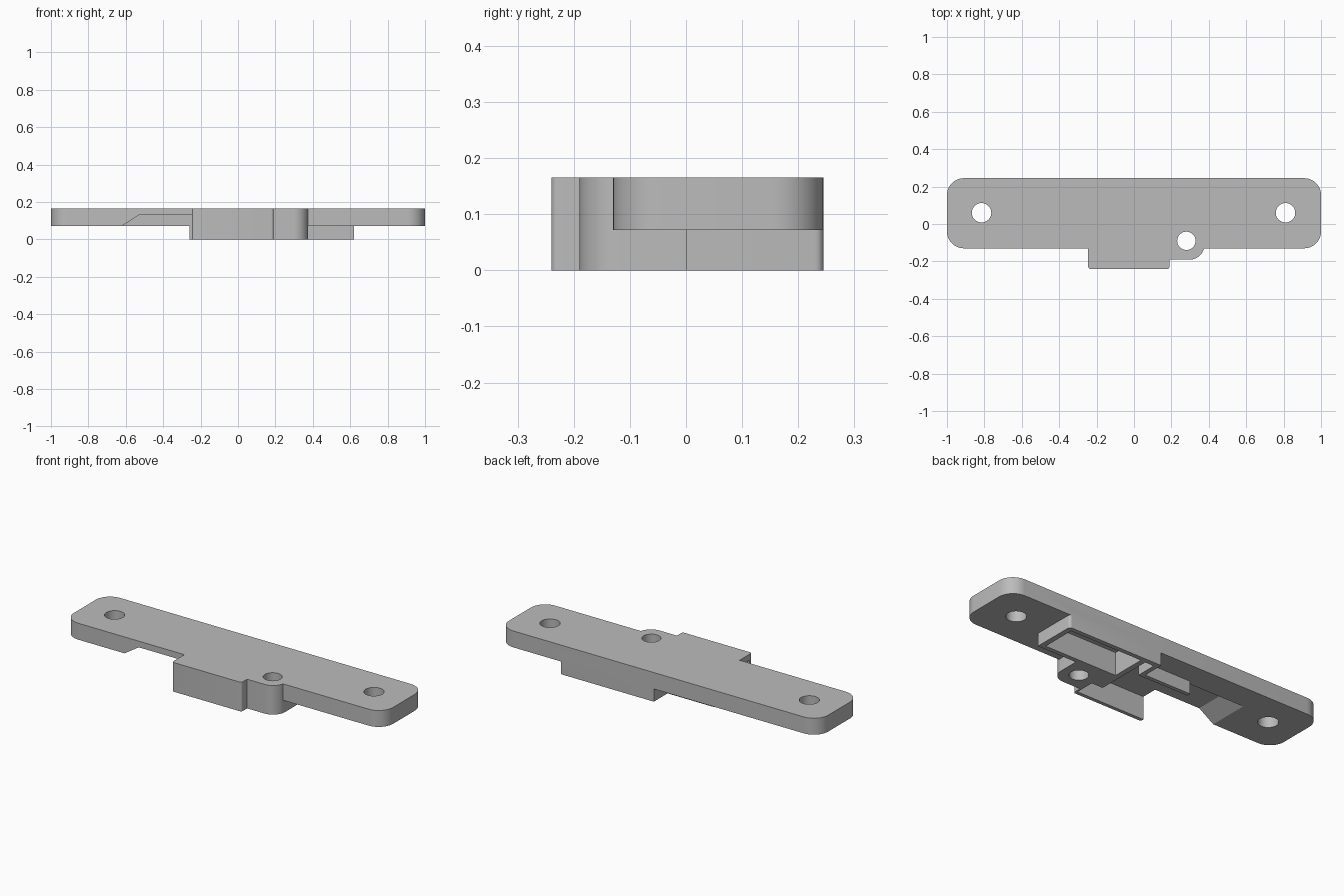
import bpy, bmesh, math
from mathutils import Vector

if "Cube" in bpy.data.objects:
    bpy.data.objects.remove(bpy.data.objects["Cube"])

grey = bpy.data.materials.new("plain grey")
grey.diffuse_color = (0.5, 0.5, 0.5, 1)
grey.use_nodes = True
grey.node_tree.nodes["Principled BSDF"].inputs["Base Color"].default_value = grey.diffuse_color


def prism(name, pts, lo, hi, axis="z"):
    """Extrude a closed profile (xy along z, or xz along y)."""
    bm = bmesh.new()
    if axis == "z":
        vs = [bm.verts.new((a, b, lo)) for a, b in pts]
        step = Vector((0, 0, hi - lo))
    else:
        vs = [bm.verts.new((a, lo, b)) for a, b in pts]
        step = Vector((0, hi - lo, 0))
    face = bm.faces.new(vs)
    ext = bmesh.ops.extrude_face_region(bm, geom=[face])
    moved = [v for v in ext["geom"] if isinstance(v, bmesh.types.BMVert)]
    bmesh.ops.translate(bm, verts=moved, vec=step)
    bmesh.ops.recalc_face_normals(bm, faces=bm.faces[:])
    me = bpy.data.meshes.new(name)
    bm.to_mesh(me)
    bm.free()
    me.materials.append(grey)
    ob = bpy.data.objects.new(name, me)
    bpy.context.collection.objects.link(ob)
    return ob


def rounded(x0, x1, y0, y1, radii=(0, 0, 0, 0), n=10):
    """Rectangle with radii for the corners: --, +-, ++, -+."""
    pts = []
    corners = [(x0, y0, 1, 1), (x1, y0, -1, 1), (x1, y1, -1, -1), (x0, y1, 1, -1)]
    for i, ((cx, cy, sx, sy), r) in enumerate(zip(corners, radii)):
        if r == 0:
            pts.append((cx, cy))
            continue
        for k in range(n + 1):
            a = math.pi * (1 + i / 2) + math.pi / 2 * k / n
            pts.append((cx + sx * r + r * math.cos(a), cy + sy * r + r * math.sin(a)))
    return pts


def circle(x, y, r, n=40):
    return [(x + r * math.cos(2 * math.pi * k / n), y + r * math.sin(2 * math.pi * k / n))
            for k in range(n)]


def combine(base, other, op):
    mod = base.modifiers.new("join", "BOOLEAN")
    mod.object, mod.operation, mod.solver = other, op, "EXACT"
    bpy.context.view_layer.objects.active = base
    bpy.ops.object.modifier_apply(modifier=mod.name)
    bpy.data.objects.remove(other, do_unlink=True)


TOP, UNDER, ROOF = 0.165, 0.072, 0.13

# Mounting plate with rounded corners
plate = prism("mounting_plate", rounded(-1, 1, -0.13, 0.245, (0.09,) * 4), UNDER, TOP)

# Front bump, screw boss, rear block and thin arm
solids = [
    ("front_bump", rounded(-0.245, 0.19, -0.24, 0.0, (0.012, 0.012, 0, 0), 5), TOP),
    ("screw_boss", rounded(0.1, 0.375, -0.19, 0.05, (0, 0.075, 0, 0)), TOP),
    ("rear_block", rounded(0.03, 0.62, 0.0, 0.245, (0, 0, 0.015, 0), 5), 0.1),
    ("thin_arm", rounded(-0.26, 0.05, 0.1, 0.122), 0.1),
]
for name, outline, height in solids:
    combine(plate, prism(name, outline, 0, height), "UNION")

# Ramped underside channel, open towards the left and front
channel = [(-0.62, -0.05), (-0.62, UNDER), (-0.53, ROOF), (0.11, ROOF), (0.11, -0.05)]
combine(plate, prism("channel_cutter", channel, -0.22, 0.1, "y"), "DIFFERENCE")

# Front corner of the cavity, wire slot and rear pocket
for box in [(0.0, 0.18, -0.22, -0.11), (0.055, 0.11, 0.05, 0.218), (0.14, 0.59, 0.025, 0.22)]:
    combine(plate, prism("pocket_cutter", rounded(*box), -0.05, ROOF), "DIFFERENCE")

# Screw holes
for x, y, r in [(-0.815, 0.06, 0.052), (0.81, 0.06, 0.052), (0.28, -0.09, 0.049)]:
    combine(plate, prism("hole_cutter", circle(x, y, r), -0.1, 0.3), "DIFFERENCE")

bpy.ops.object.select_all(action="DESELECT")
plate.select_set(True)
bpy.context.view_layer.objects.active = plate
bpy.ops.object.shade_smooth_by_angle(angle=math.radians(30))
